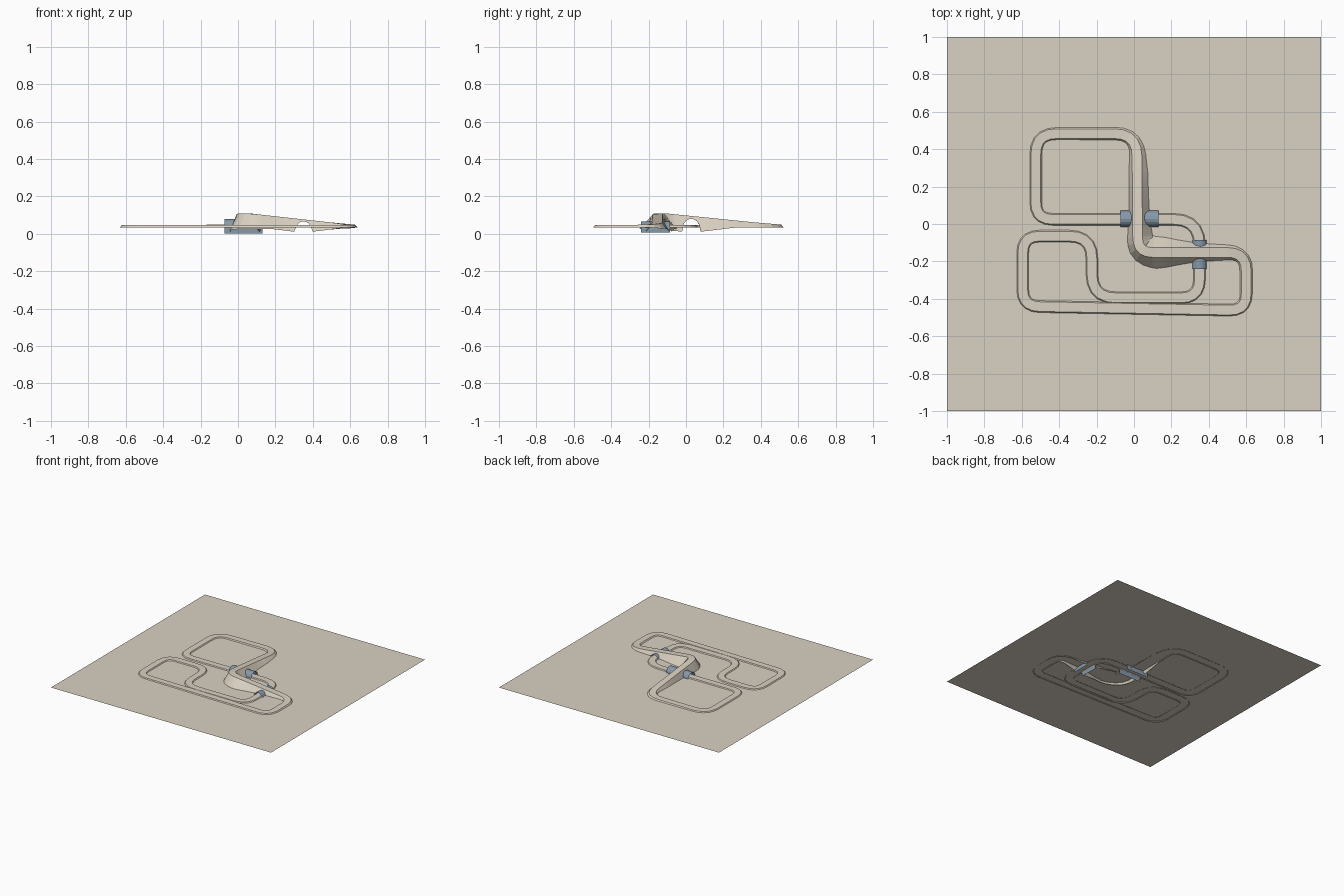
import bpy, math
from mathutils import Vector

if "Cube" in bpy.data.objects:
    bpy.data.objects.remove(bpy.data.objects["Cube"])

GROUND, LOW, HALF = 0.039, 0.046, 0.026


def material(name, col):
    m = bpy.data.materials.new(name)
    m.diffuse_color = (*col, 1)
    m.use_nodes = True
    m.node_tree.nodes["Principled BSDF"].inputs["Base Color"].default_value = m.diffuse_color
    return m


TAN = material("sand", (0.70, 0.64, 0.54))
BLUE = material("slate_blue", (0.24, 0.32, 0.40))


def add_mesh(name, verts, faces, mat):
    me = bpy.data.meshes.new(name)
    me.from_pydata(verts, [], faces)
    me.materials.append(mat)
    ob = bpy.data.objects.new(name, me)
    bpy.context.collection.objects.link(ob)
    return ob


# ground sheet
add_mesh("ground", [(-1, -1, GROUND), (1, -1, GROUND), (1, 1, GROUND), (-1, 1, GROUND)],
         [(0, 1, 2, 3)], TAN)

# road centreline corners: x, y, z, corner radius
corners = [
    (-.525, .483, LOW, .11), (.015, .483, LOW + .003, .12), (.02, -.152, .113, .08),
    (.6, -.152, LOW + .003, .10), (.6, -.462, LOW, .09), (-.595, -.44, LOW, .09),
    (-.595, -.065, LOW, .09), (-.225, -.065, LOW, .12), (-.225, -.395, LOW, .13),
    (.35, -.395, LOW, .10), (.35, .025, LOW, .14), (-.525, .025, LOW, .09)]

# tunnels: crossing x, y, radius, spring height, leg bottom
TUNNEL_A = (.015, .028, .044, .035, 0.0)
TUNNEL_B = (.35, -.152, .041, .025, .006)


def centreline():
    pts, n = [], len(corners)
    for i in range(n):
        a, b, c = (Vector(corners[(i + k) % n][:3]) for k in (-1, 0, 1))
        r = corners[i][3]
        p, q = b + (a - b).normalized() * r, b + (c - b).normalized() * r
        arc = [p * (1 - t) ** 2 + b * 2 * t * (1 - t) + q * t * t
               for t in (k / 5 for k in range(6))]
        d = c + (b - c).normalized() * corners[(i + 1) % n][3]
        # fine steps only on the raised legs
        steps = max(1, int((d - q).length / .01)) if i in (1, 2) else 3
        pts += arc + [q.lerp(d, k / steps) for k in range(1, steps)]
    return pts


def skirt_foot(p, edge, out, left):
    """Bottom of the embankment, dipped near the tunnels and cut by the arches."""
    rise = max(0, p.z - LOW)
    slope = 1.1 if left else .35 + .75 * min(1, max(0, p.x / .12))
    base = .034
    for t, d in ((TUNNEL_A, p.y - TUNNEL_A[1]), (TUNNEL_B, p.x - TUNNEL_B[0])):
        if rise > .004:
            base = min(base, .034 - .024 * max(0, 1 - max(0, abs(d) - t[2]) / .2))
    foot = edge + out * (.01 + slope * rise)
    foot.z = base
    if left and p.z > .095:
        foot.x, foot.y = max(foot.x, .108), max(foot.y, -.068)
    if rise > .014:
        on_a = abs(p.x - .015) < .04
        t, d = (TUNNEL_A, p.y - TUNNEL_A[1]) if on_a else (TUNNEL_B, p.x - TUNNEL_B[0])
        if abs(d) < t[2]:
            arch = min(p.z - .001, t[3] + math.sqrt(t[2] ** 2 - d * d))
            foot = edge.lerp(foot, (p.z - arch) / (p.z - base))
    return foot


# road deck and embankment sides
pts = centreline()
n = len(pts)
deck, left_side, right_side = [], [], []
for i, p in enumerate(pts):
    d = pts[(i + 1) % n] - pts[i - 1]
    nrm = Vector((-d.y, d.x, 0)).normalized()
    l, r = p + nrm * HALF, p - nrm * HALF
    deck += [r, l]
    left_side += [l, skirt_foot(p, l, nrm, True)]
    right_side += [skirt_foot(p, r, -nrm, False), r]
strip = [(2 * i, 2 * ((i + 1) % n), 2 * ((i + 1) % n) + 1, 2 * i + 1) for i in range(n)]
for name, verts in (("road_deck", deck), ("embankment_left", left_side),
                    ("embankment_right", right_side)):
    add_mesh(name, verts, strip, TAN)


# tunnel shells
def tunnel(name, t, start, end, along_x):
    x, y, r, spring, bottom = t
    prof = [(r, bottom)]
    prof += [(r * math.cos(math.pi * k / 8), spring + r * math.sin(math.pi * k / 8))
             for k in range(9)]
    prof += [(-r, bottom)]
    verts = []
    for u in (start, end):
        verts += [(u, y + a, z) if along_x else (x + a, u, z) for a, z in prof]
    m = len(prof)
    add_mesh(name, verts, [(i, i + 1, m + i + 1, m + i) for i in range(m - 1)], BLUE)


tunnel("tunnel_west_east", TUNNEL_A, -.072, .13, True)
tunnel("tunnel_south_north", TUNNEL_B, -.24, -.085, False)
